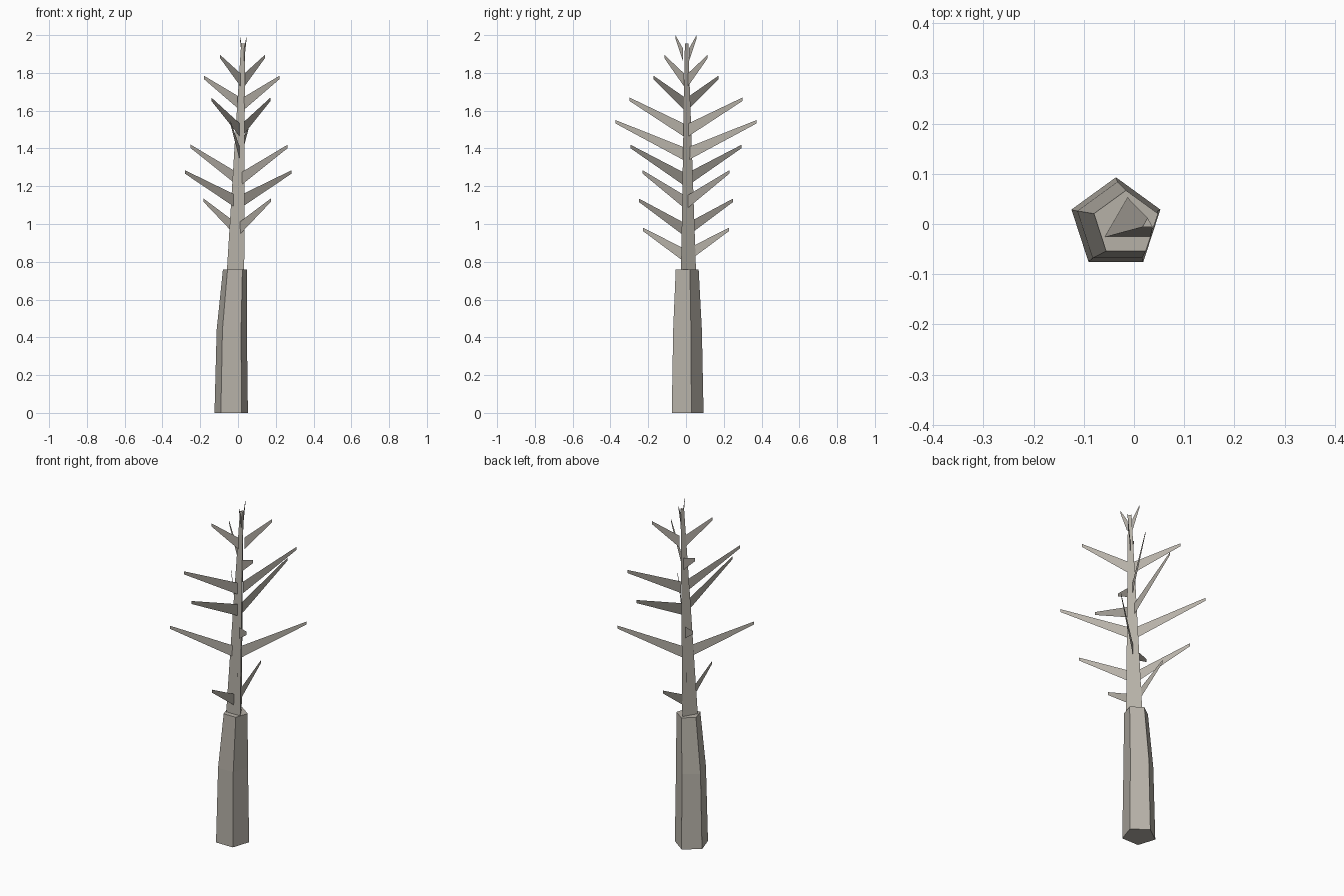
import bpy
import bmesh
from math import sin, cos, radians, hypot

if "Cube" in bpy.data.objects:
    bpy.data.objects.remove(bpy.data.objects["Cube"], do_unlink=True)

# Single weathered bark colour
bark = bpy.data.materials.new("weathered bark")
bark.use_nodes = True
bark.diffuse_color = (0.47, 0.44, 0.39, 1)
bark.node_tree.nodes["Principled BSDF"].inputs["Base Color"].default_value = bark.diffuse_color


def finish(bm, name):
    mesh = bpy.data.meshes.new(name)
    bm.to_mesh(mesh)
    bm.free()
    mesh.materials.append(bark)
    obj = bpy.data.objects.new(name, mesh)
    bpy.context.collection.objects.link(obj)
    return obj


def lofted_column(name, sides, rings):
    """Closed flat-sided column through rings of (centre x, z, radius)."""
    bm = bmesh.new()
    loops = []
    for cx, z, r in rings:
        angles = [radians(90 + 360 * i / sides) for i in range(sides)]
        loops.append([bm.verts.new((cx + r * cos(a), r * sin(a), z)) for a in angles])
    for low, high in zip(loops, loops[1:]):
        for i in range(sides):
            j = (i + 1) % sides
            bm.faces.new((low[i], low[j], high[j], high[i]))
    bm.faces.new(loops[0][::-1])
    bm.faces.new(loops[-1])
    return finish(bm, name)


# Thick five-sided trunk and slender three-sided stem
lofted_column("trunk", 5, [(-0.036, 0, 0.093), (-0.033, 0.44, 0.084), (-0.016, 0.76, 0.067)])
lofted_column("stem", 3, [(-0.013, 0.75, 0.053), (0.008, 1.4, 0.031), (0.027, 1.955, 0.012)])


def branch_pair(name, tip_z, dx, dy, drop):
    """Two thin upright blades rising to opposite sides of the stem."""
    cx = -0.01 + (tip_z - 0.98) * 0.037
    reach = hypot(dx, dy)
    bm = bmesh.new()
    for side in (1, -1):
        profile = [(0.016, tip_z - drop), (reach, tip_z - 0.018),
                   (reach, tip_z), (0.016, tip_z - drop + 0.068)]
        bm.faces.new([bm.verts.new((cx + side * dx * d / reach, side * dy * d / reach, z))
                      for d, z in profile])
    finish(bm, name)


# Branch tiers from bottom to top: tip height, tip offset x and y, rise
tiers = [
    (0.98, 0.0, 0.227, 0.175),
    (1.135, -0.178, 0.25, 0.195),
    (1.285, 0.283, 0.23, 0.2),
    (1.42, -0.257, 0.295, 0.215),
    (1.55, 0.052, 0.373, 0.21),
    (1.67, 0.157, 0.3, 0.205),
    (1.785, -0.2, 0.172, 0.18),
    (1.895, 0.118, 0.114, 0.165),
    (2.0, -0.018, 0.056, 0.14),
]
for number, tier in enumerate(tiers, 1):
    branch_pair(f"branch_pair_{number}", *tier)
